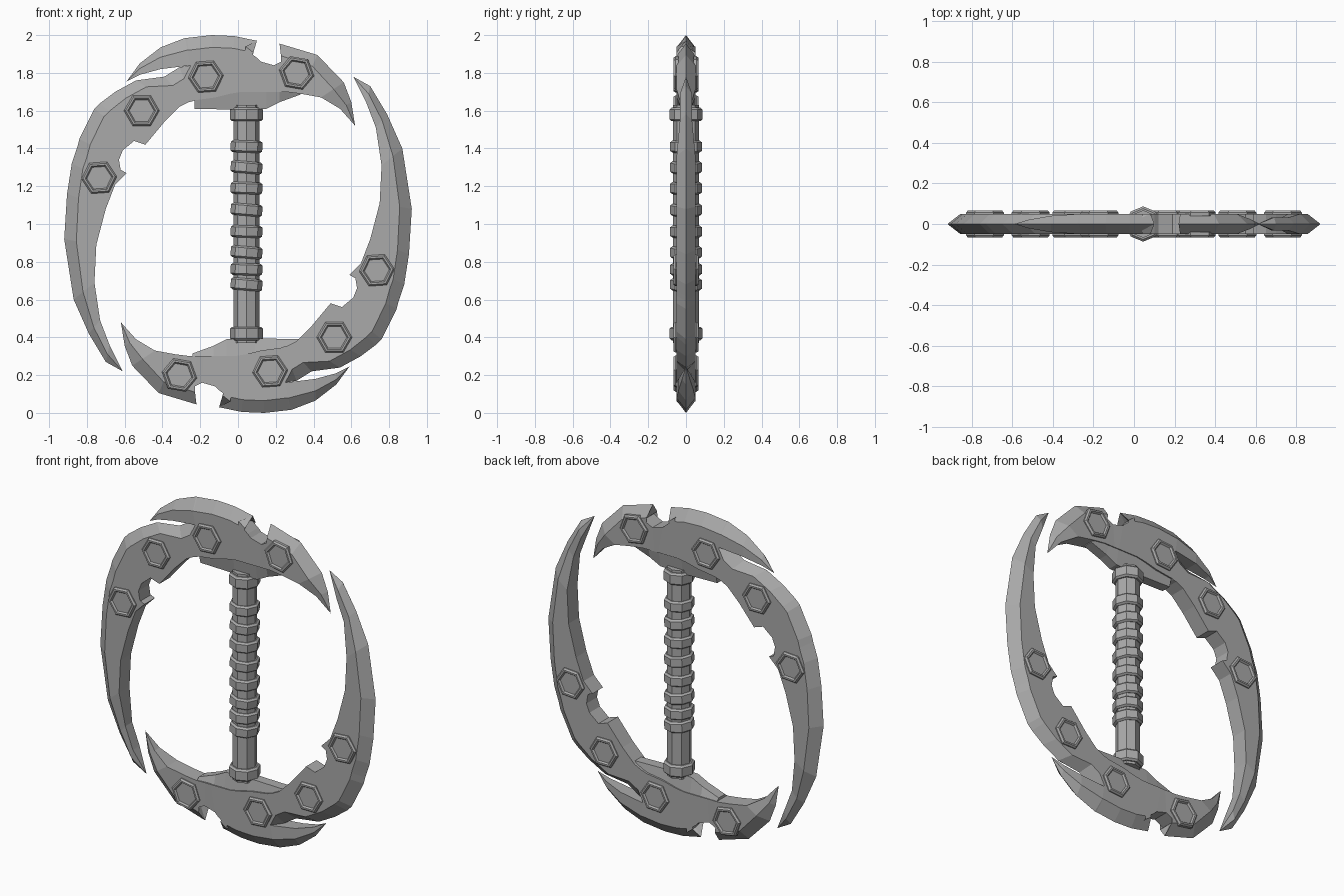
import bpy
import bmesh
import math
from mathutils import Matrix, Vector

if "Cube" in bpy.data.objects:
    bpy.data.objects.remove(bpy.data.objects["Cube"], do_unlink=True)


def make_material(name, color):
    mat = bpy.data.materials.new(name)
    mat.use_nodes = True
    mat.diffuse_color = color
    mat.node_tree.nodes["Principled BSDF"].inputs["Base Color"].default_value = color
    return mat


STEEL = make_material("grey steel", (0.4, 0.4, 0.4, 1))
HALF = 0.05      # half thickness of the blades
BEVEL = 0.065    # width of the ground outer edge
GRIP_X = 0.045   # centre line of the grip


def finish(bm, name):
    bmesh.ops.remove_doubles(bm, verts=bm.verts, dist=0.0005)
    bmesh.ops.recalc_face_normals(bm, faces=bm.faces)
    mesh = bpy.data.meshes.new(name)
    bm.to_mesh(mesh)
    bm.free()
    mesh.materials.append(STEEL)
    obj = bpy.data.objects.new(name, mesh)
    bpy.context.collection.objects.link(obj)
    return obj


def half_turn(obj, name, pivot=0.0):
    """Copy an object turned half way round the y axis through (pivot, 1)."""
    mesh = obj.data.copy()
    centre = Matrix.Translation((pivot, 0, 1))
    mesh.transform(centre @ Matrix.Rotation(math.pi, 4, "Y") @ centre.inverted())
    copy = bpy.data.objects.new(name, mesh)
    bpy.context.collection.objects.link(copy)


def loft(bm, rings):
    """Skin a list of closed rings and cap both ends."""
    rows = [[bm.verts.new(p) for p in ring] for ring in rings]
    n = len(rows[0])
    for a, b in zip(rows, rows[1:]):
        for i in range(n):
            j = (i + 1) % n
            bm.faces.new((a[i], a[j], b[j], b[i]))
    bm.faces.new(rows[0])
    bm.faces.new(rows[-1])


def blade(name, stations, blunt=()):
    """Each station is outer x, z, inner x, z; blunt stations get no ground edge."""
    rings = []
    for k, (ox, oz, ix, iz) in enumerate(stations):
        outer, inner = Vector((ox, 0, oz)), Vector((ix, 0, iz))
        width = (inner - outer).length
        t = min(HALF, 0.35 * width)
        share = 0 if k in blunt or width == 0 else min(BEVEL / width, 0.45)
        ridge = outer.lerp(inner, share)
        side = Vector((0, t, 0))
        rings.append((outer, ridge - side, inner - side, inner + side, ridge + side))
    bm = bmesh.new()
    loft(bm, rings)
    return finish(bm, name)


# Long curved side blade, from its lower tip up to the head
long_blade = blade("upper_long_blade", [
    (-.61, .22, -.61, .22), (-.70, .27, -.68, .36), (-.79, .42, -.73, .49),
    (-.87, .60, -.76, .69), (-.92, .92, -.75, .89), (-.905, 1.16, -.70, 1.08),
    (-.88, 1.32, -.65, 1.21), (-.86, 1.38, -.59, 1.27), (-.85, 1.41, -.62, 1.28),
    (-.84, 1.45, -.63, 1.34), (-.80, 1.53, -.61, 1.39), (-.76, 1.61, -.55, 1.44),
    (-.73, 1.64, -.49, 1.42), (-.65, 1.70, -.39, 1.54), (-.54, 1.76, -.31, 1.62),
    (-.39, 1.78, -.26, 1.645), (-.31, 1.83, -.24, 1.65), (-.25, 1.84, -.23, 1.655)],
    blunt=(17,))
half_turn(long_blade, "lower_long_blade")

# Crescent head with a notch in its outer edge
crescent = blade("upper_crescent", [
    (-.59, 1.755, -.59, 1.755), (-.52, 1.85, -.52, 1.79), (-.41, 1.935, -.41, 1.82),
    (-.28, 1.985, -.25, 1.84), (-.27, 1.985, -.23, 1.655), (-.14, 2, -.12, 1.67),
    (-.02, 1.995, -.04, 1.69), (.10, 1.97, .02, 1.70), (.04, 1.94, .04, 1.70),
    (.06, 1.91, .08, 1.70), (.10, 1.88, .12, 1.70), (.12, 1.86, .15, 1.70),
    (.19, 1.84, .18, 1.70), (.25, 1.87, .22, 1.70), (.22, 1.955, .25, 1.70),
    (.42, 1.895, .33, 1.69), (.56, 1.75, .44, 1.67), (.60, 1.645, .54, 1.61),
    (.62, 1.52, .62, 1.52)], blunt=range(8, 14))
half_turn(crescent, "lower_crescent")

# Mount plate between the head and the grip
bm = bmesh.new()
loft(bm, [[(x, -.046, top), (x, -.03, low), (x, .03, low), (x, .046, top)]
          for x, top, low in ((-.23, 1.67, 1.61), (0, 1.71, 1.605), (.15, 1.71, 1.61),
                              (.22, 1.71, 1.645), (.33, 1.70, 1.685))])
mount = finish(bm, "upper_mount")
half_turn(mount, "lower_mount", GRIP_X)


def octagon_part(name, profile, z, tilt=0.0):
    """Eight sided turned part; profile holds radius and height pairs."""
    bm = bmesh.new()
    loft(bm, [[(r * math.cos(k * math.pi / 4), r * math.sin(k * math.pi / 4), h)
               for k in range(8)] for r, h in profile])
    bm.transform(Matrix.Translation((GRIP_X, 0, z)) @ Matrix.Rotation(tilt, 4, "Y"))
    return finish(bm, name)


# Grip: shaft, end collars and tilted wrap rings
octagon_part("grip_shaft", [(.068, -.63), (.068, .63)], 1)
for name, z in (("upper_collar", 1.58), ("lower_collar", .42)):
    octagon_part(name, [(.076, -.036), (.087, -.026), (.087, .026), (.076, .036)], z)
for k, z in enumerate((1.41, 1.30, 1.19, 1.075, .96, .85, .76, .68)):
    octagon_part(f"grip_ring_{k + 1}",
                 [(.072, -.032), (.084, -.023), (.084, .023), (.072, .032)],
                 z, math.radians(5 if k % 2 else 2))


# Hexagonal studs with a raised rim, on both faces of the blades
def stud(name, x, z, turn):
    bm = bmesh.new()
    for side in (-1, 1):
        loft(bm, [[(x + r * math.cos(turn + k * math.pi / 3), side * y,
                    z + r * math.sin(turn + k * math.pi / 3)) for k in range(6)]
                  for r, y in ((.094, .04), (.094, .056), (.085, .066),
                               (.074, .066), (.066, .056))])
    return finish(bm, name)


for k, (x, z, degrees) in enumerate(((-.17, 1.78, 4), (-.51, 1.60, 0),
                                     (-.735, 1.245, 4), (.31, 1.80, -10))):
    part = stud(f"upper_stud_{k + 1}", x, z, math.radians(degrees))
    half_turn(part, f"lower_stud_{k + 1}")
